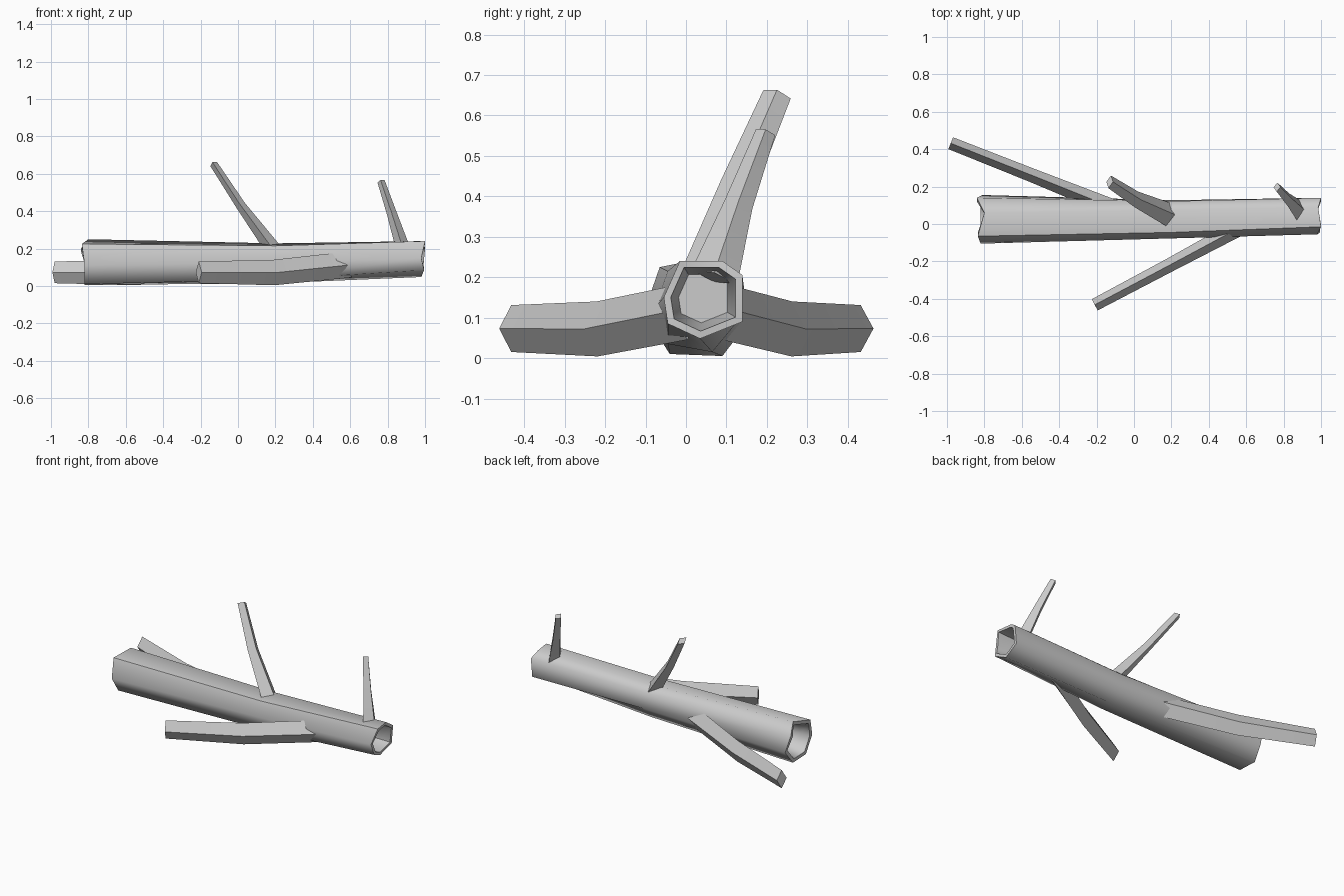
import bpy
import math
from mathutils import Vector

if "Cube" in bpy.data.objects:
    bpy.data.objects.remove(bpy.data.objects["Cube"])


def add_object(name, verts, faces, angle):
    mesh = bpy.data.meshes.new(name)
    mesh.from_pydata(verts, [], faces)
    mesh.update()
    obj = bpy.data.objects.new(name, mesh)
    bpy.context.collection.objects.link(obj)
    bpy.ops.object.select_all(action='DESELECT')
    obj.select_set(True)
    bpy.context.view_layer.objects.active = obj
    bpy.ops.object.mode_set(mode='EDIT')
    bpy.ops.mesh.select_all(action='SELECT')
    bpy.ops.mesh.normals_make_consistent(inside=False)
    bpy.ops.object.mode_set(mode='OBJECT')
    bpy.ops.object.shade_smooth_by_angle(angle=math.radians(angle))
    return obj


def loft(name, rings, angle):
    """Skin a list of equal rings and cap both ends."""
    n = len(rings[0])
    verts = [v for ring in rings for v in ring]
    faces = [(r * n + i, r * n + (i + 1) % n, (r + 1) * n + (i + 1) % n, (r + 1) * n + i)
             for r in range(len(rings) - 1) for i in range(n)]
    last = (len(rings) - 1) * n
    faces += [tuple(reversed(range(n))), tuple(range(last, last + n))]
    return add_object(name, verts, faces, angle)


# Hollow trunk: seven-sided sections (y, z) with ragged ends
left = [(.06, .25), (.14, .2), (.155, .09), (.09, .005), (-.04, .01), (-.105, .11), (-.065, .225)]
mid = [(.075, .228), (.122, .19), (.127, .09), (.065, .015), (-.045, .035), (-.077, .125), (-.045, .215)]
right = [(.09, .24), (.14, .205), (.14, .09), (.035, .048), (-.045, .085), (-.055, .15), (-.015, .24)]
left_x = [-.8, -.84, -.81, -.82, -.82, -.82, -.835]
right_x = [.985, 1, .99, .98, .995, .98, 1]


def section(profile, xs, scale=1, shift=0, flatten=0):
    cy = sum(p[0] for p in profile) / len(profile)
    cz = sum(p[1] for p in profile) / len(profile)
    mx = sum(xs) / len(xs)
    return [Vector((x + (mx - x) * flatten + shift, cy + (y - cy) * scale, cz + (z - cz) * scale))
            for (y, z), x in zip(profile, xs)]


trunk_rings = [
    section(left, left_x, .62, .14, 1),
    section(left, left_x, .74, .06, .5),
    section(left, left_x, .82),
    section(left, left_x),
    section(mid, [.2] * 7),
    section(right, right_x),
    section(right, right_x, .82),
    section(right, right_x, .74, -.06, .5),
    section(right, right_x, .62, -.14, 1),
]
loft("hollow_trunk", trunk_rings, 60)


# Branches: bent, four-sided diamond sections (wide axis follows the hint)
def branch(name, path, sizes, hint):
    pts = [Vector(p) for p in path]
    rings = []
    for i, p in enumerate(pts):
        t = (pts[min(i + 1, len(pts) - 1)] - pts[max(i - 1, 0)]).normalized()
        narrow = t.cross(Vector(hint)).normalized()
        wide = narrow.cross(t).normalized()
        w, h = sizes[i]
        rings.append([p + wide * h, p + narrow * w, p - wide * h, p - narrow * w])
    loft(name, rings, 50)


low = [(.045, .07), (.037, .068), (.034, .058)]
branch("front_branch", [(.6, 0, .115), (.19, -.22, .072), (-.21, -.432, .073)], low, (0, 0, 1))
branch("back_branch", [(-.12, .09, .115), (-.55, .262, .072), (-.98, .432, .073)], low, (0, 0, 1))
branch("middle_upright_branch", [(.185, .05, .2), (.015, .13, .43), (-.13, .225, .652)],
       [(.042, .065), (.026, .045), (.021, .036)], (0, 1, 0))
branch("end_upright_branch", [(.882, .07, .2), (.825, .13, .38), (.765, .197, .559)],
       [(.038, .06), (.027, .036), (.02, .025)], (0, 1, 0))
